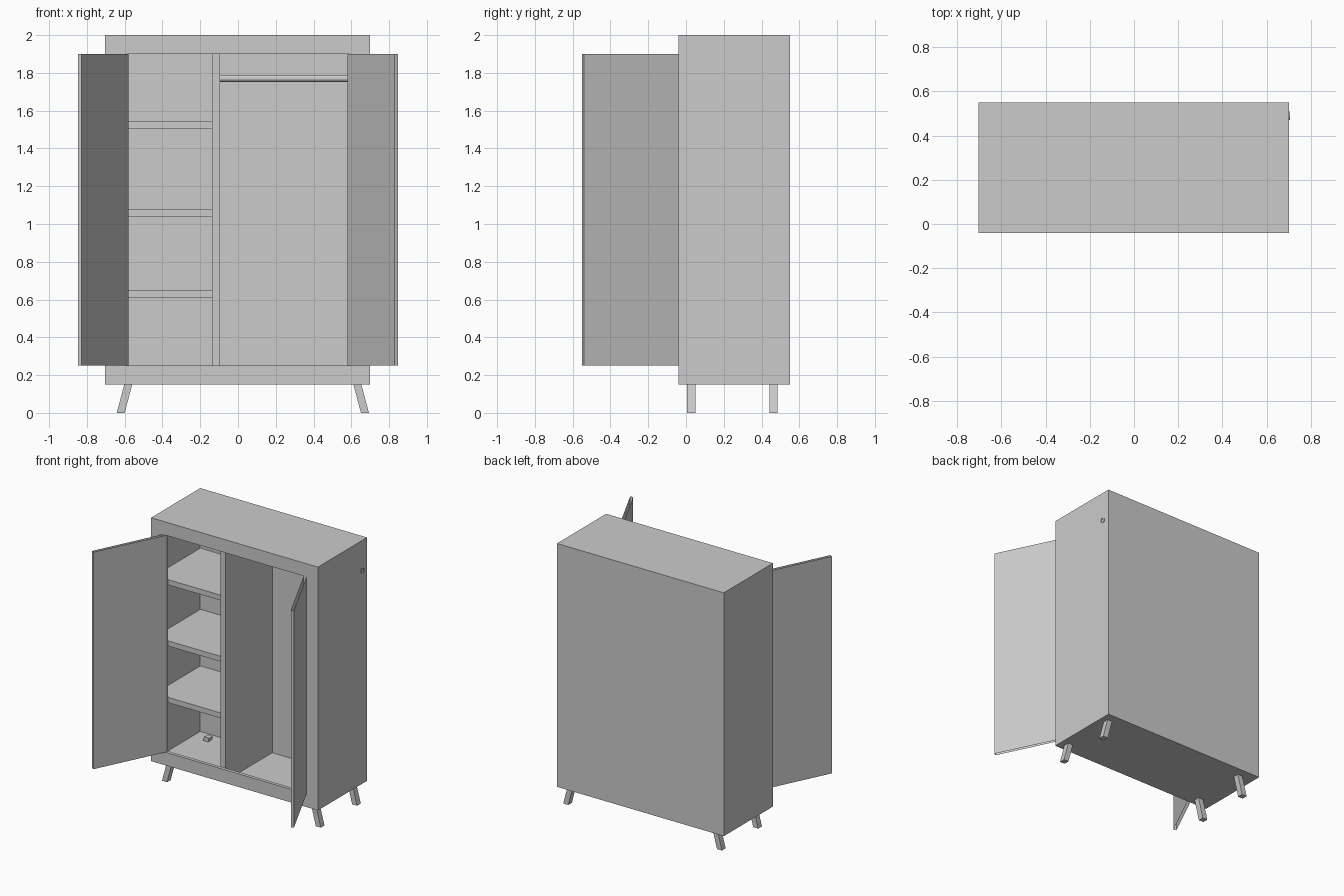
import bpy, bmesh, math
from mathutils import Vector

if "Cube" in bpy.data.objects:
    bpy.data.objects.remove(bpy.data.objects["Cube"])


def finish(name, bm):
    bmesh.ops.recalc_face_normals(bm, faces=bm.faces[:])
    me = bpy.data.meshes.new(name)
    bm.to_mesh(me)
    bm.free()
    ob = bpy.data.objects.new(name, me)
    bpy.context.collection.objects.link(ob)
    return ob


def block(x0, x1, y0, y1, z0, z1):
    bm = bmesh.new()
    bmesh.ops.create_cube(bm, size=1)
    for v in bm.verts:
        v.co = Vector(((x0 + x1) / 2 + v.co.x * (x1 - x0),
                       (y0 + y1) / 2 + v.co.y * (y1 - y0),
                       (z0 + z1) / 2 + v.co.z * (z1 - z0)))
    return bm


# Cabinet: thin shell with a framed opening in the front
bm = block(-0.703, 0.70, -0.04, 0.55, 0.15, 2.0)
bm.normal_update()
front = min(bm.faces, key=lambda f: f.normal.y)
bmesh.ops.inset_individual(bm, faces=[front], thickness=0.1)
for v in front.verts:
    v.co.x = math.copysign(0.58, v.co.x)
    v.co.z = 1.90 if v.co.z > 1 else 0.25
lip = bmesh.ops.extrude_discrete_faces(bm, faces=[front])["faces"]
for v in lip[0].verts:
    v.co.y += 0.025
bmesh.ops.delete(bm, geom=lip, context='FACES')
finish("cabinet", bm)

# Divider and left-hand shelves
finish("divider", block(-0.138, -0.095, -0.015, 0.548, 0.152, 1.998))
for i, z in enumerate((0.61, 1.04, 1.505)):
    finish(f"shelf_{i + 1}", block(-0.70, -0.138, 0.0, 0.548, z, z + 0.04))

# Hanging rail: open tube that just pokes through the right side
bm = bmesh.new()
bmesh.ops.create_cone(bm, cap_ends=False, segments=16, radius1=0.019,
                      radius2=0.019, depth=0.80)
rail = finish("hanging_rail", bm)
for p in rail.data.polygons:
    p.use_smooth = True
rail.rotation_euler = (0, math.pi / 2, 0)
rail.location = (0.305, 0.49, 1.771)

# Doors: swung open, hollow panels without top and bottom faces
angle = math.radians(26)
along = Vector((math.sin(angle), -math.cos(angle), 0))
out = Vector((math.cos(angle), math.sin(angle), 0))
for side, name in ((-1, "left_door"), (1, "right_door")):
    bm = bmesh.new()
    hinge = Vector((0.58, -0.04, 0.25))
    loop = [hinge, hinge + along * 0.567,
            hinge + along * 0.567 + out * 0.022, hinge + out * 0.022]
    vs = [bm.verts.new((p.x * side, p.y, p.z)) for p in loop]
    es = [bm.edges.new((vs[i], vs[(i + 1) % 4])) for i in range(4)]
    ext = bmesh.ops.extrude_edge_only(bm, edges=es)["geom"]
    for v in ext:
        if isinstance(v, bmesh.types.BMVert):
            v.co.z = 1.90
    finish(name, bm)

# Splayed legs, running slightly through the cabinet floor
for side, foot, sname in ((-1, -0.621, "left"), (1, 0.672, "right")):
    for y, fname in ((0.027, "front"), (0.463, "back")):
        bm = block(foot - 0.021, foot + 0.021, y - 0.022, y + 0.022, 0, 0.18)
        for v in bm.verts:
            v.co.x -= side * 0.265 * v.co.z
        finish(f"{fname}_{sname}_leg", bm)
